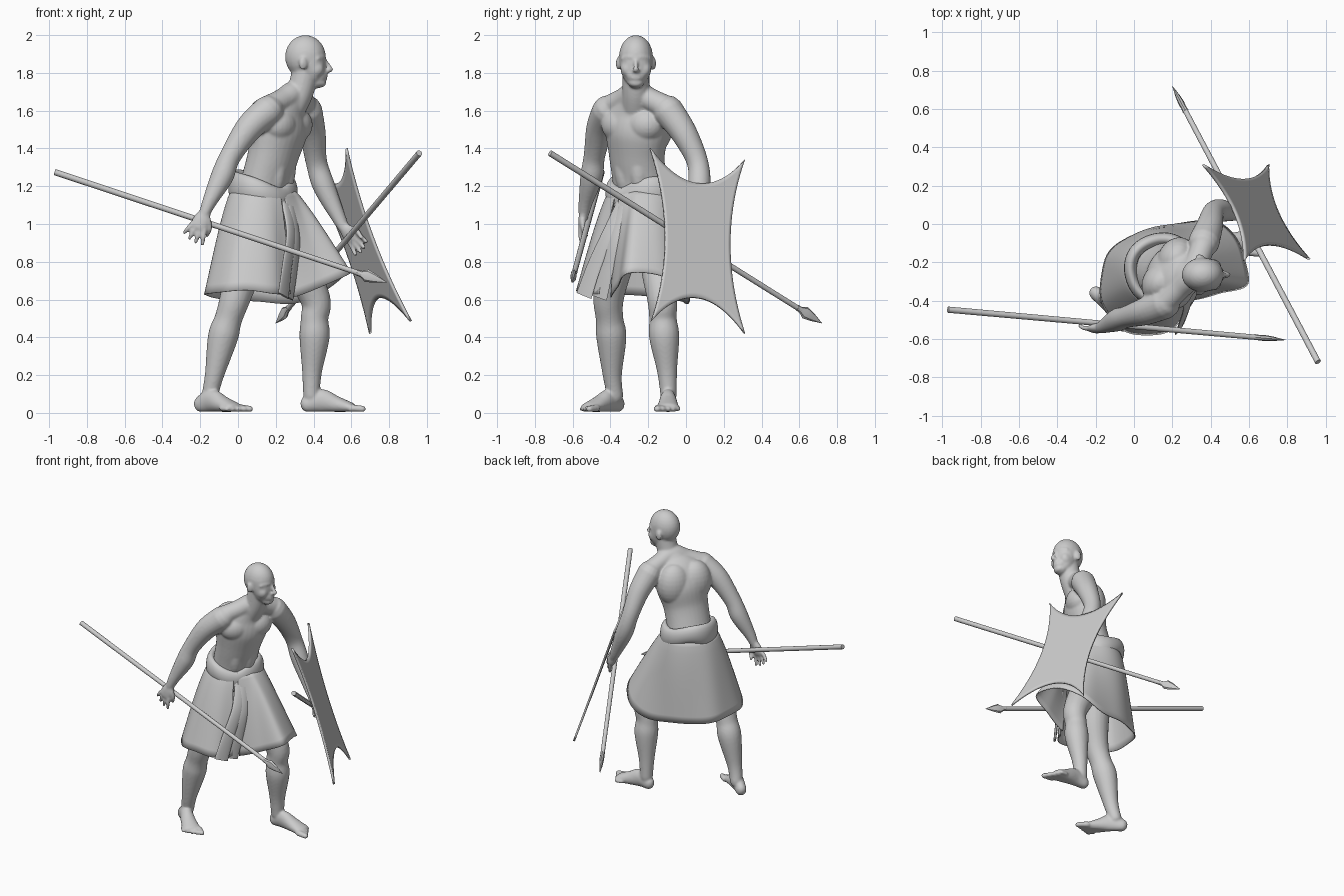
import bpy, bmesh, math
from mathutils import Vector, Matrix

if "Cube" in bpy.data.objects:
    bpy.data.objects.remove(bpy.data.objects["Cube"])

F = Vector((0.84, -0.54, 0))      # direction the chest faces
S = Vector((0.54, 0.84, 0))       # the figure's left side


def spline(pts, n=6, closed=False):
    """Catmull-Rom through tuples of any length."""
    out, m = [], len(pts)
    get = (lambda i: pts[i % m]) if closed else (lambda i: pts[max(0, min(m - 1, i))])
    for i in range(m if closed else m - 1):
        for k in range(n):
            t = k / n
            out.append(tuple(0.5 * (2 * b + (c - a) * t + (2 * a - 5 * b + 4 * c - d) * t * t
                             + (3 * b - a - 3 * c + d) * t ** 3)
                             for a, b, c, d in zip(get(i - 1), get(i), get(i + 1), get(i + 2))))
    return out if closed else out + [tuple(pts[-1])]


def tube(bm, pts, ref=(0, 1, 0), n=6, sides=20, cap=True, closed=False):
    """Elliptical tube: points are x, y, z, radius along ref[, other radius]."""
    pts = spline([p if len(p) == 5 else (*p, p[3]) for p in pts], n, closed)
    P = [Vector(p[:3]) for p in pts]
    m, ref, rings = len(P), Vector(ref), []

    def ring(p, t, ra, rb):
        u = (ref - t * ref.dot(t)).normalized()
        v = t.cross(u)
        rings.append([bm.verts.new(p + u * ra * math.cos(a) + v * rb * math.sin(a))
                      for a in (2 * math.pi * k / sides for k in range(sides))])
    for i in range(m):
        t = (P[(i + 1) % m] - P[i - 1]) if closed else (P[min(i + 1, m - 1)] - P[max(i - 1, 0)])
        t.normalize()
        ra, rb = pts[i][3:5]
        caps = [(math.sin(a), math.cos(a)) for a in (0.5, 1.0, 1.5)] if cap and not closed else []
        if i == 0:
            for s, c in reversed(caps):
                ring(P[i] - t * min(ra, rb) * s, t, ra * c, rb * c)
        ring(P[i], t, ra, rb)
        if i == m - 1:
            for s, c in caps:
                ring(P[i] + t * min(ra, rb) * s, t, ra * c, rb * c)
    pairs = list(zip(rings, rings[1:])) + ([(rings[-1], rings[0])] if closed else [])
    for A, B in pairs:
        for k in range(sides):
            j = (k + 1) % sides
            bm.faces.new((A[k], A[j], B[j], B[k]))
    if not closed:
        bm.faces.new(rings[0][::-1])
        bm.faces.new(rings[-1])


def ball(bm, c, r, yaw=0):
    bmesh.ops.create_uvsphere(bm, u_segments=24, v_segments=14, radius=1,
                              matrix=Matrix.Translation(c) @ Matrix.Rotation(yaw, 4, 'Z') @ Matrix.Diagonal((*r, 1)))


def finish(bm, name, angle=60):
    bmesh.ops.recalc_face_normals(bm, faces=bm.faces)
    me = bpy.data.meshes.new(name)
    bm.to_mesh(me)
    bm.free()
    ob = bpy.data.objects.new(name, me)
    bpy.context.collection.objects.link(ob)
    bpy.ops.object.select_all(action='DESELECT')
    ob.select_set(True)
    bpy.context.view_layer.objects.active = ob
    bpy.ops.object.shade_smooth_by_angle(angle=math.radians(angle))
    return ob


# ---- body: overlapping volumes fused by a remesh
b = bmesh.new()
yaw = math.atan2(F.y, F.x)
tube(b, [(.12, -.225, 1.0, .16, .135), (.13, -.23, 1.12, .16, .138), (.15, -.245, 1.23, .152, .124),
         (.185, -.26, 1.36, .155, .126), (.215, -.26, 1.49, .178, .14), (.245, -.26, 1.59, .17, .115),
         (.285, -.265, 1.66, .10, .08)], ref=S, sides=32)
tube(b, [(.15, -.42, 1.61, .065), (.235, -.335, 1.655, .062), (.30, -.265, 1.69, .068),
         (.335, -.185, 1.655, .062), (.37, -.09, 1.61, .065)], ref=(0, 0, 1))
tube(b, [(.26, -.265, 1.58, .08), (.325, -.265, 1.69, .072), (.36, -.265, 1.82, .072)])
for s in (-1, 1):
    ball(b, Vector((.225, -.26, 1.525)) + F * .04 + S * s * .075, (.09, .11, .095), yaw)       # chest
    ball(b, Vector((.21, -.26, 1.52)) - F * .035 + S * s * .075, (.095, .115, .15), yaw)       # upper back
    ball(b, Vector((.17, -.25, 1.33)) + F * .06 + S * s * .045, (.066, .06, .18), yaw)         # abdomen
# head
ball(b, (.357, -.265, 1.885), (.108, .09, .115))
tube(b, [(.375, -.265, 1.90, .086, .085), (.39, -.265, 1.83, .084, .077), (.405, -.265, 1.78, .07, .06),
         (.42, -.265, 1.755, .048, .038)])
tube(b, [(.458, -.265, 1.87, .011), (.478, -.265, 1.838, .012), (.49, -.265, 1.818, .015)])    # nose
ball(b, (.474, -.265, 1.812), (.02, .022, .011))
tube(b, [(.42, -.332, 1.876, .014), (.444, -.30, 1.884, .015), (.452, -.265, 1.88, .014),
         (.444, -.23, 1.884, .015), (.42, -.198, 1.876, .014)], ref=(0, 0, 1))                 # brow
ball(b, (.435, -.265, 1.785), (.035, .05, .042))                                               # muzzle
for z in (1.788, 1.772):
    ball(b, (.461, -.265, z), (.014, .028, .009))                                              # lips
ball(b, (.44, -.265, 1.747), (.027, .038, .024))                                               # chin
for s in (-1, 1):
    ball(b, (.41, -.265 + s * .046, 1.82), (.045, .036, .045))                                 # cheek
    ball(b, (.43, -.265 + s * .035, 1.86), (.021, .02, .016))                                  # eye
    ball(b, (.345, -.265 + s * .092, 1.85), (.024, .014, .036), s * -.25)                      # ear
# arms
tube(b, [(.16, -.415, 1.60, .082), (.06, -.455, 1.51, .073), (-.04, -.485, 1.36, .057),
         (-.085, -.50, 1.25, .06), (-.15, -.53, 1.12, .039), (-.175, -.54, 1.06, .03)])
tube(b, [(.365, -.095, 1.60, .082), (.395, -.01, 1.48, .07), (.415, .06, 1.33, .057),
         (.455, .07, 1.2, .059), (.53, .055, 1.04, .039), (.56, .045, .98, .03)])


def hand(wrist, palm, spread, curl, tips):
    w, p, sp, cu = map(Vector, (wrist, palm, spread, curl))
    tube(b, [(*w, .032, .024), (*((w + p) / 2), .045, .025), (*p, .046, .02)], ref=spread)
    for i in range(4):
        a = p + sp * (i - 1.5) * .026
        e = a + (p - w).normalized() * tips[i] + sp * (i - 1.5) * .014
        tube(b, [(*a, .0135), (*((a + e) / 2 + cu * .006), .013), (*(e + cu * .025), .011)], sides=10, n=4)
    a = w + sp * .03 + (p - w) * .3
    tube(b, [(*a, .017), (*(a + (p - w) * .5 + sp * .03 + cu * .02), .014),
             (*(a + (p - w) * 1.0 + sp * .03 + cu * .05), .011)], sides=10, n=4)


hand((-.175, -.54, 1.06), (-.21, -.55, .985), (.85, -.15, -.4), (.1, .7, 0), (.06, .075, .08, .075))
hand((.56, .045, .98), (.61, .015, .925), (.55, -.5, .5), (-.1, -.6, -.2), (.075, .085, .08, .06))
# legs
tube(b, [(.19, -.15, 1.0, .10), (.32, -.145, .78, .095), (.41, -.125, .60, .08), (.405, -.122, .50, .073),
         (.405, -.115, .40, .08), (.392, -.1, .22, .053), (.388, -.092, .09, .043)])
tube(b, [(.06, -.31, 1.0, .105), (.03, -.38, .78, .10), (-.015, -.41, .61, .082), (-.05, -.405, .50, .073),
         (-.08, -.395, .40, .08), (-.125, -.39, .2, .051), (-.15, -.375, .09, .043)])


def foot(heel, direction, out):
    h, d = Vector(heel), Vector(direction).normalized()
    s = Vector((-d.y, d.x, 0)) * out                       # toward the little toe
    at = lambda f, w, z: h + d * f + s * w + Vector((0, 0, z))
    tube(b, [(*at(.01, 0, .045), .037, .045), (*at(.08, 0, .065), .042, .062),
             (*at(.16, .005, .045), .052, .046), (*at(.24, .006, .028), .06, .028)], ref=s)
    for i in range(5):
        r = .022 - .002 * i
        tube(b, [(*at(.245 - .012 * i, -.042 + .025 * i, .024), r),
                 (*at(.305 - .017 * i, -.044 + .027 * i, .02), r * .9)], ref=s, sides=10)


foot((.357, -.09, 0), (1, -.06, 0), 1)
foot((-.205, -.355, 0), (.78, -.62, 0), -1)
for v in b.verts:
    v.co.z = max(v.co.z, .006)
body = finish(b, "body", 180)
m = body.modifiers.new("fuse", 'REMESH')
m.mode, m.voxel_size, m.use_smooth_shade = 'VOXEL', .007, True
m = body.modifiers.new("soften", 'SMOOTH')
m.factor, m.iterations = .5, 9

# ---- skirt: waist ellipse lofted to an uneven, stepped hem
C = Vector((.13, -.23, 0))


def waist(a, grow=0):
    p, q = .175 + grow, .155 + grow
    r = 1 / math.hypot(math.cos(a - yaw) / q, math.sin(a - yaw) / p)
    return C + Vector((math.cos(a), math.sin(a), 0)) * r


hem = spline([(.29, -.40, .61), (.45, -.365, .67), (.595, -.31, .74), (.565, -.14, .73), (.47, .0, .65),
              (.3, .015, .58), (.1, -.02, .59), (-.075, -.09, .6), (-.165, -.22, .62), (-.17, -.40, .63),
              (-.09, -.53, .64), (.05, -.585, .65), (.2, -.55, .63), (.28, -.46, .63)], 8)
b = bmesh.new()
rows = []
for j in range(13):
    t = j / 12
    row = []
    for i, h in enumerate(hem):
        h = Vector(h)
        a = math.atan2(h.y - C.y, h.x - C.x)
        w = waist(a) + Vector((0, 0, 1.19))
        out = Vector((math.cos(a), math.sin(a), 0))
        bulge = .016 * math.sin(math.pi * t ** .6)
        row.append(b.verts.new(w.lerp(h, t) + out * (bulge + .004 * t * math.sin(i * .55))))
    rows.append(row)
for A, B in zip(rows, rows[1:]):
    for i in range(len(A) - 1):
        b.faces.new((A[i], A[i + 1], B[i + 1], B[i]))
skirt = finish(b, "skirt")
skirt.modifiers.new("cloth", 'SOLIDIFY').thickness = .006

# ---- rolled, uneven waistband with hanging sash
b = bmesh.new()
band = []
for i in range(20):
    a = 2 * math.pi * i / 20
    p = waist(a, -.012 + .006 * math.sin(3 * a))
    band.append((p.x, p.y, 1.178 - .035 * math.cos(a - yaw) + .01 * math.sin(3 * a + 1),
                 .072 + .014 * math.sin(2 * a + 1), .034))
tube(b, band, ref=(0, 0, 1), closed=True, n=4, sides=16)
finish(b, "waistband", 180)
b = bmesh.new()
ball(b, Vector((*(C + F * .145).xy, 1.09)), (.035, .085, .065), yaw)
tube(b, [(.26, -.335, 1.10, .045, .016), (.28, -.41, .95, .04, .012), (.26, -.485, .78, .044, .01),
         (.24, -.54, .62, .05, .008)], ref=S, cap=False)
tube(b, [(.28, -.325, 1.09, .04, .016), (.305, -.38, .92, .038, .012), (.29, -.42, .76, .042, .01),
         (.265, -.46, .61, .05, .008)], ref=S, cap=False)
finish(b, "sash")


# ---- spears
def spear(name, butt, tip):
    a, e = Vector(butt), Vector(tip)
    d = (e - a).normalized()
    L = (e - a).length
    b = bmesh.new()
    tube(b, [(*a, .0165), (*(a + d * (L - .13)), .014)], ref=(0, 0, 1), n=1, sides=14, cap=False)
    tube(b, [(*(a + d * (L - f)), w, k) for f, w, k in
             ((.17, .016, .016), (.145, .017, .014), (.115, .034, .016), (.07, .024, .012), (0, .001, .001))],
         ref=(0, 0, 1), n=1, sides=8, cap=False)
    finish(b, name, 35)


spear("held_spear", (-.97, -.447, 1.275), (.79, -.605, .69))
spear("spare_spear", (.96, -.72, 1.375), (.20, .72, .475))

# ---- shield: a flat hide stretched between four points, sides pulled inward
bl, br, tl, tr = map(Vector, ((.915, -.185, .485), (.70, .31, .42), (.575, -.19, 1.40), (.36, .31, 1.34)))
b = bmesh.new()
N = 24
g = []
for j in range(N + 1):
    for i in range(N + 1):
        u, v = i / N, j / N
        U = u + .155 * 4 * v * (1 - v) * (1 - 2 * u)
        V = v + .17 * 4 * u * (1 - u) * (1 - 2 * v)
        g.append(b.verts.new(bl.lerp(br, U).lerp(tl.lerp(tr, U), V)))
for j in range(N):
    for i in range(N):
        k = j * (N + 1) + i
        b.faces.new((g[k], g[k + 1], g[k + N + 2], g[k + N + 1]))
shield = finish(b, "shield", 30)
m = shield.modifiers.new("thickness", 'SOLIDIFY')
m.thickness, m.offset = .014, 0
